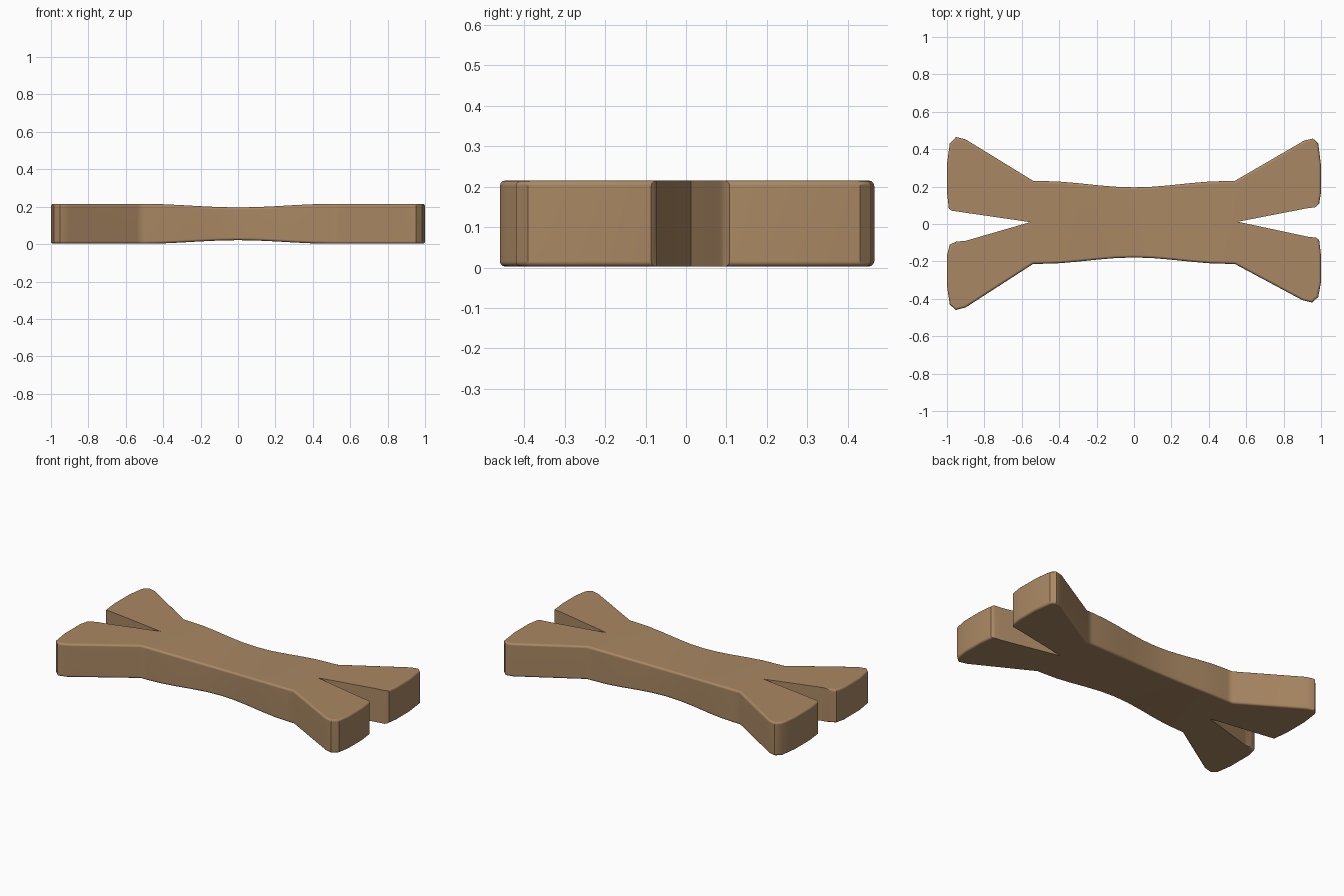
import bpy, bmesh, math

if "Cube" in bpy.data.objects:
    bpy.data.objects.remove(bpy.data.objects["Cube"])

BOTTOM, TOP, DIP = 0.002, 0.215, 0.019


def waist(x):
    """1 at the middle of the bar, 0 where the forked ends begin."""
    t = min(abs(x) / 0.5, 1)
    return 0.5 + 0.5 * math.cos(math.pi * t)


# Forked ends, each listed counter-clockwise
right_upper = [(0.555, 0.012), (0.92, 0.083), (0.97, 0.09), (0.99, 0.108), (1, 0.17), (1, 0.31),
               (0.985, 0.43), (0.957, 0.457), (0.91, 0.446), (0.54, 0.231)]
left_upper = [(-0.54, 0.231), (-0.90, 0.452), (-0.952, 0.465), (-0.985, 0.43), (-1, 0.32),
              (-1, 0.17), (-0.99, 0.082), (-0.975, 0.071), (-0.94, 0.066)]
left_lower = [(-0.555, 0.01), (-0.90, -0.09), (-0.95, -0.094), (-0.985, -0.11), (-1, -0.17),
              (-1, -0.33), (-0.985, -0.43), (-0.953, -0.46), (-0.90, -0.446), (-0.54, -0.214)]
right_lower = [(0.54, -0.214), (0.90, -0.407), (0.952, -0.42), (0.985, -0.39), (1, -0.31),
               (1, -0.17), (0.99, -0.086), (0.975, -0.073), (0.93, -0.068)]

# Narrowed middle edges
xs = [i / 10 for i in range(-5, 6)]
upper_bar = [(x, 0.23 - 0.034 * waist(x)) for x in reversed(xs)]
lower_bar = [(x, -0.213 + 0.034 * waist(x)) for x in xs]
outline = right_upper + upper_bar + left_upper + left_lower + lower_bar + right_lower

bm = bmesh.new()
bm.faces.new([bm.verts.new((x, y, BOTTOM)) for x, y in outline])
for x in xs + [-0.54, 0.54]:
    bmesh.ops.bisect_plane(bm, geom=bm.verts[:] + bm.edges[:] + bm.faces[:], dist=1e-5,
                           plane_co=(x, 0, 0), plane_no=(1, 0, 0))
ext = bmesh.ops.extrude_face_region(bm, geom=bm.faces[:], use_keep_orig=True)
for v in ext["geom"]:
    if isinstance(v, bmesh.types.BMVert):
        v.co.z = TOP
bmesh.ops.recalc_face_normals(bm, faces=bm.faces[:])

# Thin the middle
for v in bm.verts:
    v.co.z += DIP * waist(v.co.x) * (1 if v.co.z < 0.1 else -1)


# Soften the top and bottom rim, leaving the notches crisp
def is_rim(e):
    a, b = e.verts
    if abs(a.co.z - b.co.z) > 0.1 or len(e.link_faces) != 2:
        return False
    if sum(abs(f.normal.z) > 0.7 for f in e.link_faces) != 1:
        return False
    mid = (a.co + b.co) / 2
    return not (abs(mid.y) < 0.1 and abs(mid.x) > 0.5)


bm.normal_update()
bmesh.ops.bevel(bm, geom=[e for e in bm.edges if is_rim(e)], offset=0.016, offset_type='OFFSET',
                segments=3, profile=0.5, affect='EDGES', clamp_overlap=True)

mesh = bpy.data.meshes.new("bone")
bm.to_mesh(mesh)
bm.free()
bone = bpy.data.objects.new("bone", mesh)
bpy.context.collection.objects.link(bone)

mat = bpy.data.materials.new("tan brown")
mat.diffuse_color = (0.40, 0.245, 0.125, 1)
mat.use_nodes = True
mat.node_tree.nodes["Principled BSDF"].inputs["Base Color"].default_value = mat.diffuse_color
mesh.materials.append(mat)

bpy.context.view_layer.objects.active = bone
bone.select_set(True)
bpy.ops.object.shade_smooth_by_angle(angle=math.radians(35))
normals = bone.modifiers.new("even shading", 'WEIGHTED_NORMAL')
normals.keep_sharp = True
